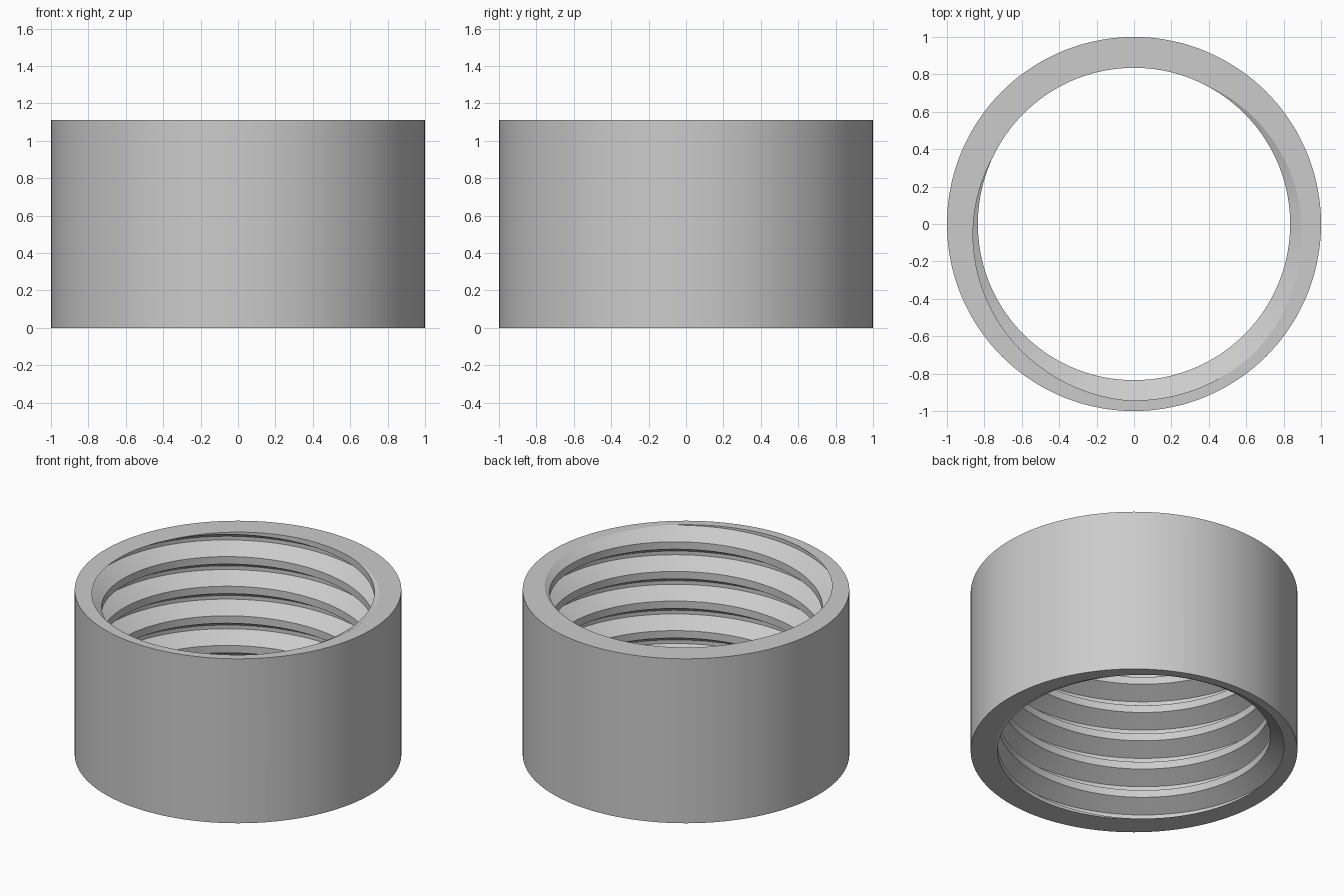
import bpy
import bmesh
from math import cos, sin, radians, tau

if "Cube" in bpy.data.objects:
    bpy.data.objects.remove(bpy.data.objects["Cube"], do_unlink=True)

HEIGHT = 1.111
OUTER = 1.0
CREST = 0.835
ROOT = 0.943
PITCH = 0.2
SEGMENTS = 144

# Plain grey material
grey = bpy.data.materials.new("light_grey")
grey.use_nodes = True
colour = (0.6, 0.6, 0.6, 1.0)
grey.diffuse_color = colour
grey.node_tree.nodes["Principled BSDF"].inputs["Base Color"].default_value = colour

# One pitch of the sixty degree thread: (fraction of pitch above the rim, radius)
profile = [(47.5 / 360, ROOT), (92.5 / 360, ROOT), (205 / 360, CREST), (295 / 360, CREST)]
stack = [(turn + f, r) for turn in range(-8, 2) for f, r in profile]

# Sweep the profile along a right-handed helix; the last column meets the first one pitch up
bm = bmesh.new()
columns = []
for i in range(SEGMENTS):
    a = tau * i / SEGMENTS
    columns.append([bm.verts.new((r * cos(a), r * sin(a), HEIGHT + PITCH * (f + i / SEGMENTS)))
                    for f, r in stack])
columns.append(columns[0][len(profile):])
for left, right in zip(columns, columns[1:]):
    for j in range(len(right) - 1):
        bm.faces.new((left[j], right[j], right[j + 1], left[j + 1]))

# Trim the thread flush with both ends
for z, up in ((0, -1), (HEIGHT, 1)):
    bmesh.ops.bisect_plane(bm, geom=bm.verts[:] + bm.edges[:] + bm.faces[:], dist=1e-5,
                           plane_co=(0, 0, z), plane_no=(0, 0, up), clear_outer=True)
bmesh.ops.remove_doubles(bm, verts=bm.verts[:], dist=1e-4)

# Flat end rims: extend each trimmed edge out to the outer radius
outer_edges = []
for z in (0, HEIGHT):
    rim = [e for e in bm.edges if e.is_boundary and all(abs(v.co.z - z) < 1e-3 for v in e.verts)]
    new = bmesh.ops.extrude_edge_only(bm, edges=rim)["geom"]
    for v in (g for g in new if isinstance(g, bmesh.types.BMVert)):
        scale = OUTER / v.co.xy.length
        v.co.x *= scale
        v.co.y *= scale
        v.co.z = z
    outer_edges += [g for g in new if isinstance(g, bmesh.types.BMEdge) and g.is_boundary]

# Smooth outer wall
bmesh.ops.bridge_loops(bm, edges=outer_edges)
bmesh.ops.recalc_face_normals(bm, faces=bm.faces[:])

mesh = bpy.data.meshes.new("threaded_ring")
bm.to_mesh(mesh)
bm.free()
mesh.materials.append(grey)
ring = bpy.data.objects.new("threaded_ring", mesh)
bpy.context.collection.objects.link(ring)

bpy.context.view_layer.objects.active = ring
ring.select_set(True)
bpy.ops.object.shade_smooth_by_angle(angle=radians(20))
